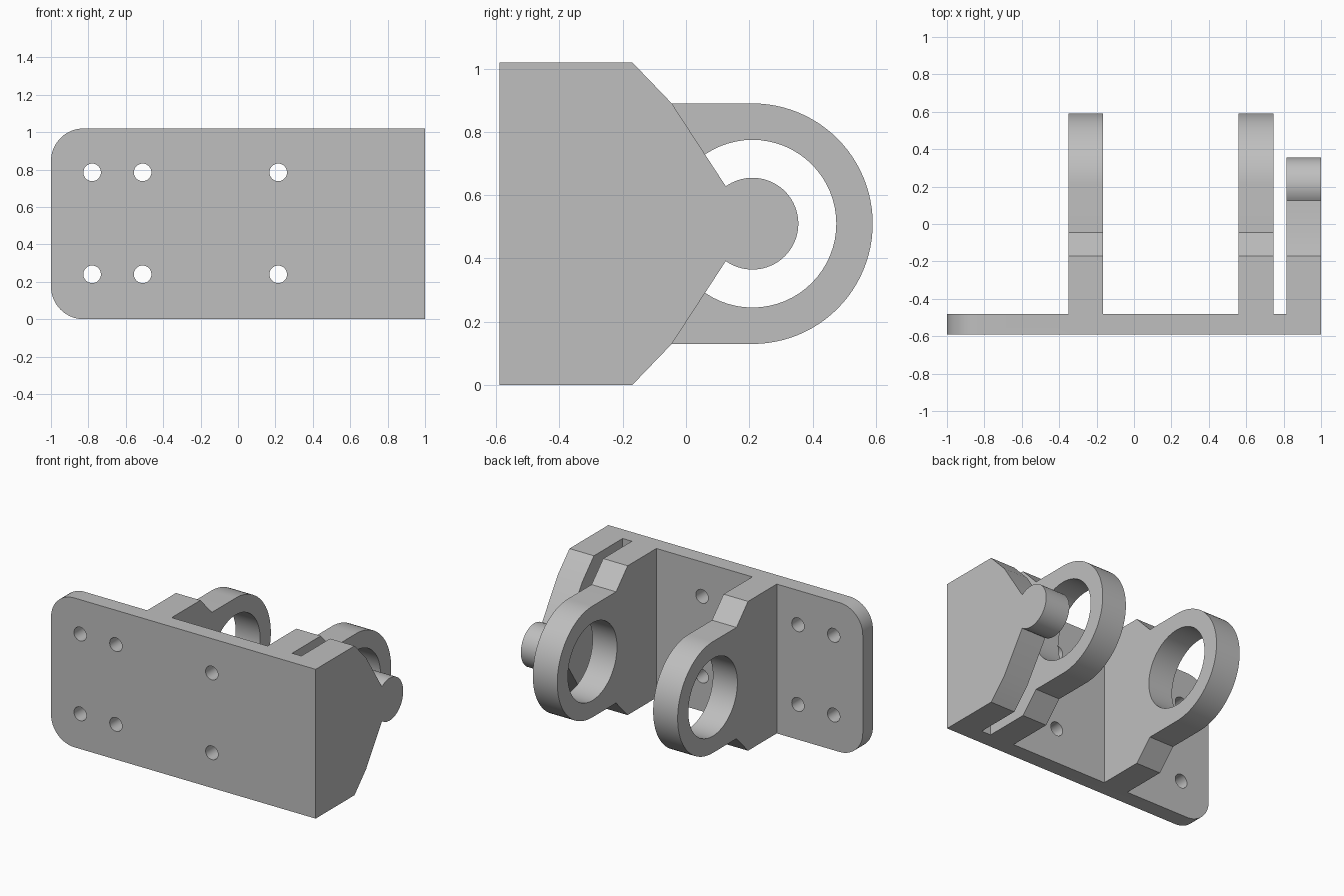
import bpy, bmesh
from math import cos, sin, radians
from mathutils import Vector

cube = bpy.data.objects.get("Cube")
if cube:
    bpy.data.objects.remove(cube, do_unlink=True)

steel = bpy.data.materials.new("plain grey metal")
steel.use_nodes = True
grey = (0.52, 0.52, 0.52, 1)
steel.diffuse_color = grey
steel.node_tree.nodes["Principled BSDF"].inputs["Base Color"].default_value = grey

H = 1.02                      # overall height
FRONT, BACK = -0.59, -0.48    # faces of the mounting plate
EYE = (0.21, H / 2)           # shared axis of the eyes and the boss


def arc(centre, r, start, end, n):
    angles = [radians(start + (end - start) * i / n) for i in range(n + 1)]
    return [(centre[0] + r * cos(a), centre[1] + r * sin(a)) for a in angles]


def circle(centre, r, n):
    return arc(centre, r, 0, 360, n)[:-1]


def prism(name, points, axis, lo, hi):
    """Extrude a closed profile along x (profile in y, z) or y (profile in x, z)."""
    place = (lambda p: (lo, p[0], p[1])) if axis == "x" else (lambda p: (p[0], lo, p[1]))
    bm = bmesh.new()
    face = bm.faces.new([bm.verts.new(place(p)) for p in points])
    new = bmesh.ops.extrude_face_region(bm, geom=[face])["geom"]
    shift = Vector((hi - lo, 0, 0)) if axis == "x" else Vector((0, hi - lo, 0))
    bmesh.ops.translate(bm, vec=shift, verts=[v for v in new if isinstance(v, bmesh.types.BMVert)])
    bmesh.ops.recalc_face_normals(bm, faces=bm.faces[:])
    mesh = bpy.data.meshes.new(name)
    bm.to_mesh(mesh)
    bm.free()
    mesh.materials.append(steel)
    ob = bpy.data.objects.new(name, mesh)
    bpy.context.collection.objects.link(ob)
    return ob


def combine(target, tool, operation):
    """Apply a boolean and drop the tool object."""
    mod = target.modifiers.new(operation, "BOOLEAN")
    mod.operation, mod.solver, mod.object = operation, "EXACT", tool
    bpy.context.view_layer.objects.active = target
    bpy.ops.object.modifier_apply(modifier=mod.name)
    bpy.data.objects.remove(tool, do_unlink=True)


def mirrored(lower):
    """Close a profile by repeating its lower half above the middle height."""
    return lower + [(y, H - z) for y, z in reversed(lower)]


# Mounting plate, rounded at one end
R = 0.175
plate = [(1, 0), (1, H)]
plate += arc((R - 1, H - R), R, 90, 180, 16) + arc((R - 1, R), R, 180, 270, 16)
body = prism("bracket_body", plate, "y", FRONT, BACK)

# Two lugs with large eyes
shoulder = [(-0.17, 0), (-0.045, 0.13)]
for x0, x1 in ((-0.35, -0.165), (0.56, 0.745)):
    outline = mirrored([(-0.53, 0)] + shoulder + arc(EYE, 0.38, -90, 0, 24)[:-1])
    outline.insert(len(outline) // 2, (EYE[0] + 0.38, EYE[1]))
    lug = prism("lug", outline, "x", x0, x1)
    combine(lug, prism("eye_cutter", circle(EYE, 0.265, 64), "x", x0 - 0.1, x1 + 0.1), "DIFFERENCE")
    combine(body, lug, "UNION")

# End wall tapering to a round boss
boss = arc(EYE, 0.145, -125.5, 0, 28)
wall = mirrored([(FRONT, 0)] + shoulder + boss[:-1])
wall.insert(len(wall) // 2, boss[-1])
combine(body, prism("end_wall", wall, "x", 0.815, 1), "UNION")

# Screw holes
for x in (-0.78, -0.51, 0.215):
    for z in (0.24, H - 0.235):
        combine(body, prism("hole_cutter", circle((x, z), 0.047, 32), "y", -0.7, -0.4), "DIFFERENCE")

# Merge leftover seams on flat faces, then shade
bm = bmesh.new()
bm.from_mesh(body.data)
bmesh.ops.remove_doubles(bm, verts=bm.verts[:], dist=0.0001)
bmesh.ops.dissolve_limit(bm, angle_limit=radians(0.5), verts=bm.verts[:], edges=bm.edges[:])
bm.to_mesh(body.data)
bm.free()
bpy.ops.object.select_all(action="DESELECT")
body.select_set(True)
bpy.context.view_layer.objects.active = body
bpy.ops.object.shade_smooth_by_angle(angle=radians(25))
